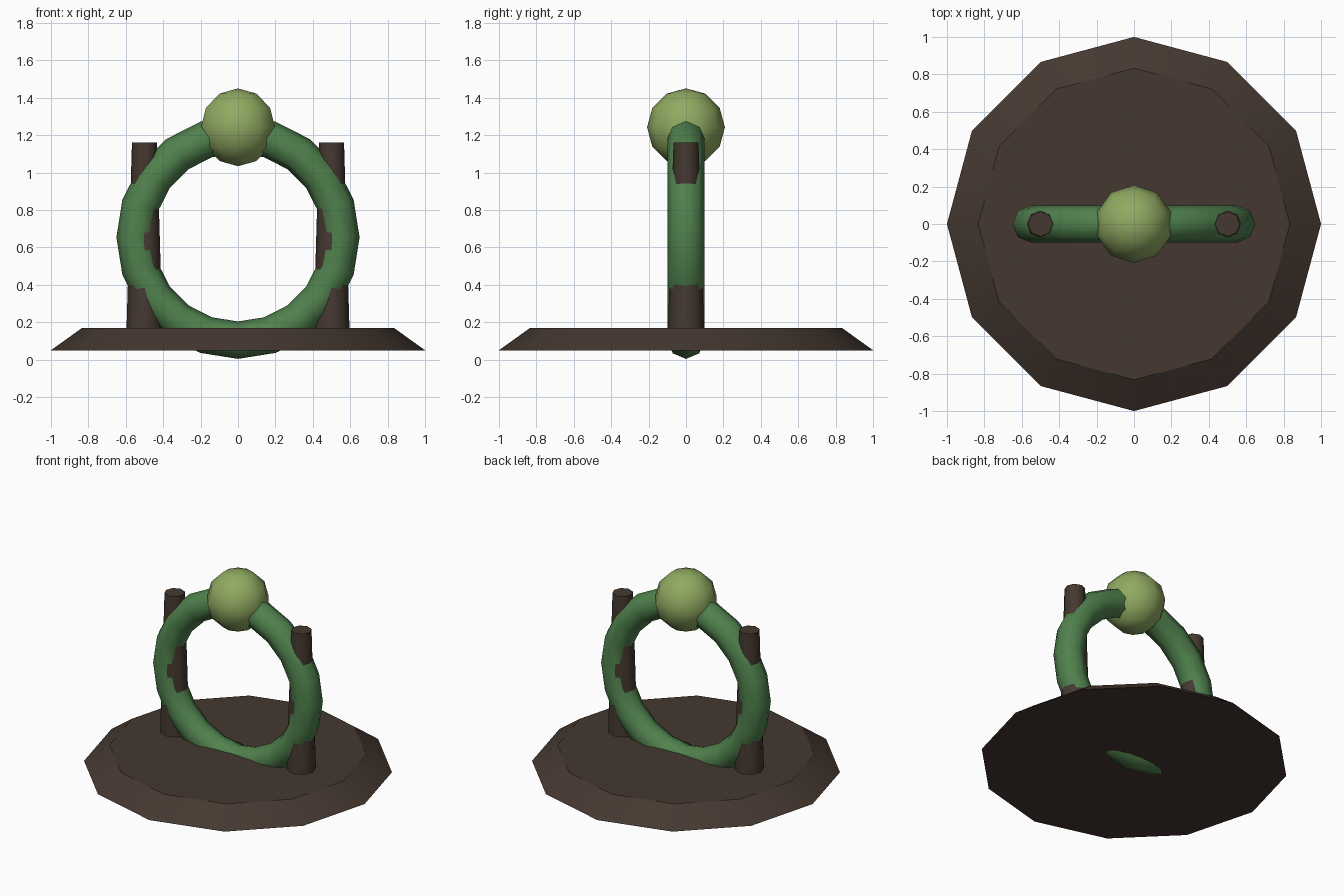
import bpy, math

if "Cube" in bpy.data.objects:
    bpy.data.objects.remove(bpy.data.objects["Cube"])


def material(name, rgb):
    m = bpy.data.materials.new(name)
    m.diffuse_color = (*rgb, 1)
    m.use_nodes = True
    m.node_tree.nodes["Principled BSDF"].inputs["Base Color"].default_value = m.diffuse_color
    return m


BARK = material("dark_brown", (0.06, 0.04, 0.03))
VINE = material("leaf_green", (0.08, 0.22, 0.075))
BUD = material("light_green", (0.28, 0.40, 0.12))


def finish(name, mat, angle):
    ob = bpy.context.object
    ob.name = name
    ob.data.materials.append(mat)
    bpy.ops.object.shade_smooth_by_angle(angle=math.radians(angle))
    return ob


def taper(name, x, z0, z1, r0, r1, sides, angle):
    bpy.ops.mesh.primitive_cone_add(vertices=sides, radius1=r0, radius2=r1,
                                    depth=z1 - z0, location=(x, 0, (z0 + z1) / 2))
    return finish(name, BARK, angle)


# Twelve-sided sloped base
taper("base", 0, 0.05, 0.17, 1.0, 0.833, 12, 32)

# Two tapered posts
for side, x in (("left", -0.5), ("right", 0.5)):
    taper(side + "_post", x, 0.10, 1.16, 0.098, 0.067, 8, 50)

# Upright ring, its lowest edge poking through the base
bpy.ops.mesh.primitive_torus_add(major_radius=0.55, minor_radius=0.1,
                                 major_segments=20, minor_segments=8,
                                 location=(0, 0, 0.654),
                                 rotation=(math.pi / 2, 0, 0))
finish("ring", VINE, 60)

# Ball on top of the ring
bpy.ops.mesh.primitive_uv_sphere_add(segments=10, ring_count=6, radius=0.208,
                                     location=(0, 0, 1.242))
finish("top_ball", BUD, 60)
